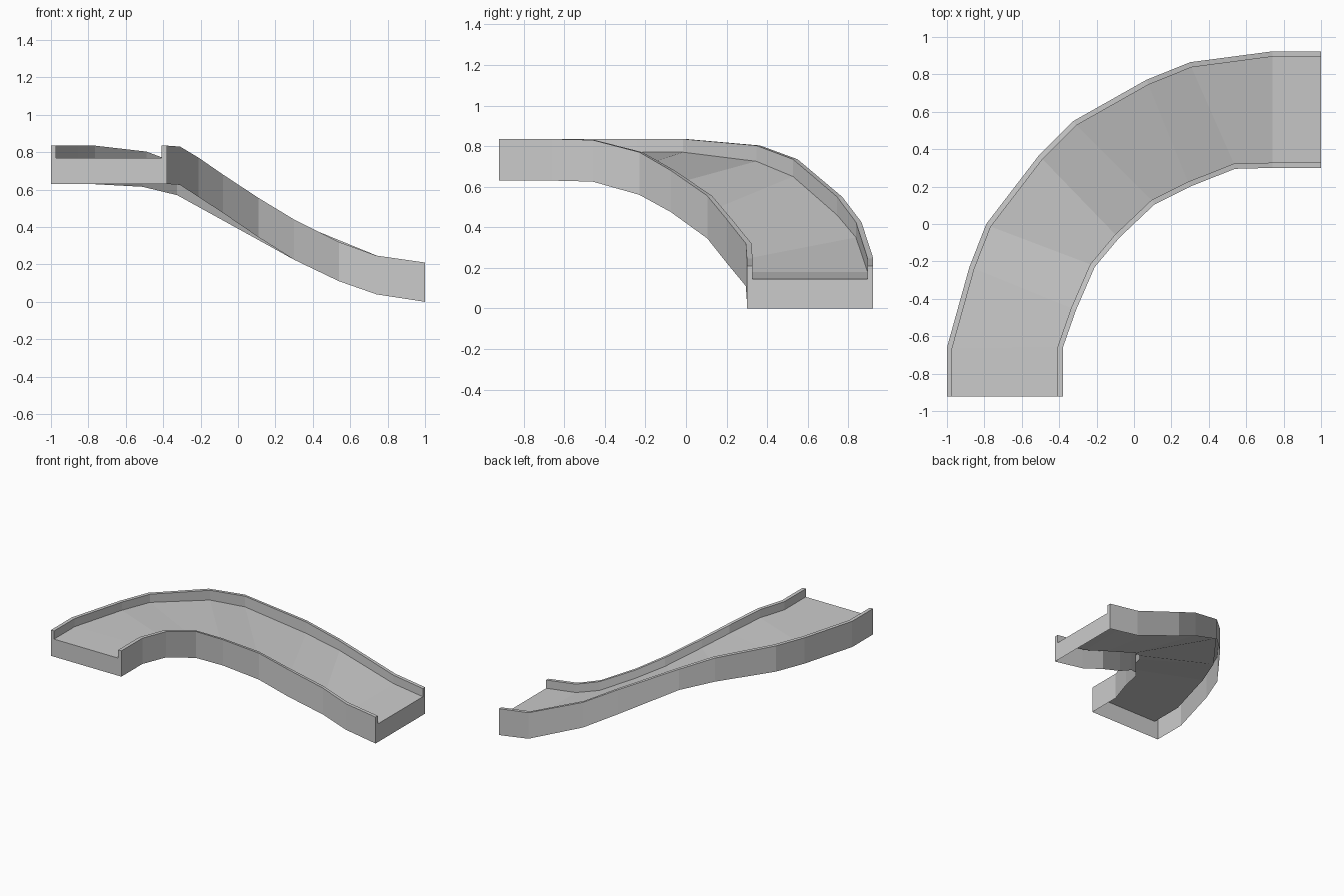
import bpy, bmesh
from mathutils import Vector

if "Cube" in bpy.data.objects:
    bpy.data.objects.remove(bpy.data.objects["Cube"])

# Stations along the curve: (x, y, top z, deck z, bottom z)
OUTER = [(-1, -.923, .835, .77, .63), (-1, -.66, .835, .77, .63),
         (-.88, -.23, .835, .77, .63), (-.79, 0, .835, .77, .63),
         (-.51, .365, .803, .725, .615), (-.325, .55, .735, .65, .57),
         (.065, .77, .55, .46, .355), (.30, .865, .425, .35, .225),
         (.74, .923, .247, .18, .04), (1, .923, .21, .145, 0)]
INNER = [(-.38, -.923, .835, .77, .63), (-.38, -.66, .835, .77, .63),
         (-.31, -.46, .83, .765, .625), (-.21, -.23, .77, .705, .56),
         (-.08, -.075, .68, .615, .475), (.11, .105, .555, .485, .345),
         (.30, .20, .44, .375, .225), (.54, .295, .32, .25, .11),
         (.74, .30, .247, .18, .04), (1, .30, .21, .145, 0)]
RAIL = .028


def inset(path, i, side):
    """Mitred offset of a path point, towards the middle of the track."""
    p = [Vector(q[:2]) for q in path]
    d = [(p[j + 1] - p[j]).normalized() for j in range(len(p) - 1)]
    a, b = d[max(i - 1, 0)], d[min(i, len(d) - 1)]
    n = Vector(((a + b).y, -(a + b).x)).normalized()
    na = Vector((a.y, -a.x))
    return p[i] + n * (side * RAIL / n.dot(na))


def profile(i):
    """Rail, deck, rail section, open underneath."""
    o, n = OUTER[i], INNER[i]
    oi, ni = inset(OUTER, i, 1), inset(INNER, i, -1)
    return [(o[0], o[1], o[4]), (o[0], o[1], o[2]), (*oi, o[2]), (*oi, o[3]),
            (*ni, n[3]), (*ni, n[2]), (n[0], n[1], n[2]), (n[0], n[1], n[4])]


# Curved sloping slide track with hollow underside
bm = bmesh.new()
rings = [[bm.verts.new(c) for c in profile(i)] for i in range(len(OUTER))]
for a, b in zip(rings, rings[1:]):
    for k in range(7):
        bm.faces.new((a[k], a[k + 1], b[k + 1], b[k]))

# End plates
bm.faces.new(rings[0])
bm.faces.new(rings[-1][::-1])
bmesh.ops.recalc_face_normals(bm, faces=bm.faces)
deck = next(f for f in bm.faces if rings[0][3] in f.verts and rings[0][4] in f.verts and len(f.verts) == 4)
if deck.normal.z < 0:
    bmesh.ops.reverse_faces(bm, faces=bm.faces)

mesh = bpy.data.meshes.new("curved_slide_track")
bm.to_mesh(mesh)
bm.free()
bpy.context.collection.objects.link(bpy.data.objects.new("curved_slide_track", mesh))
